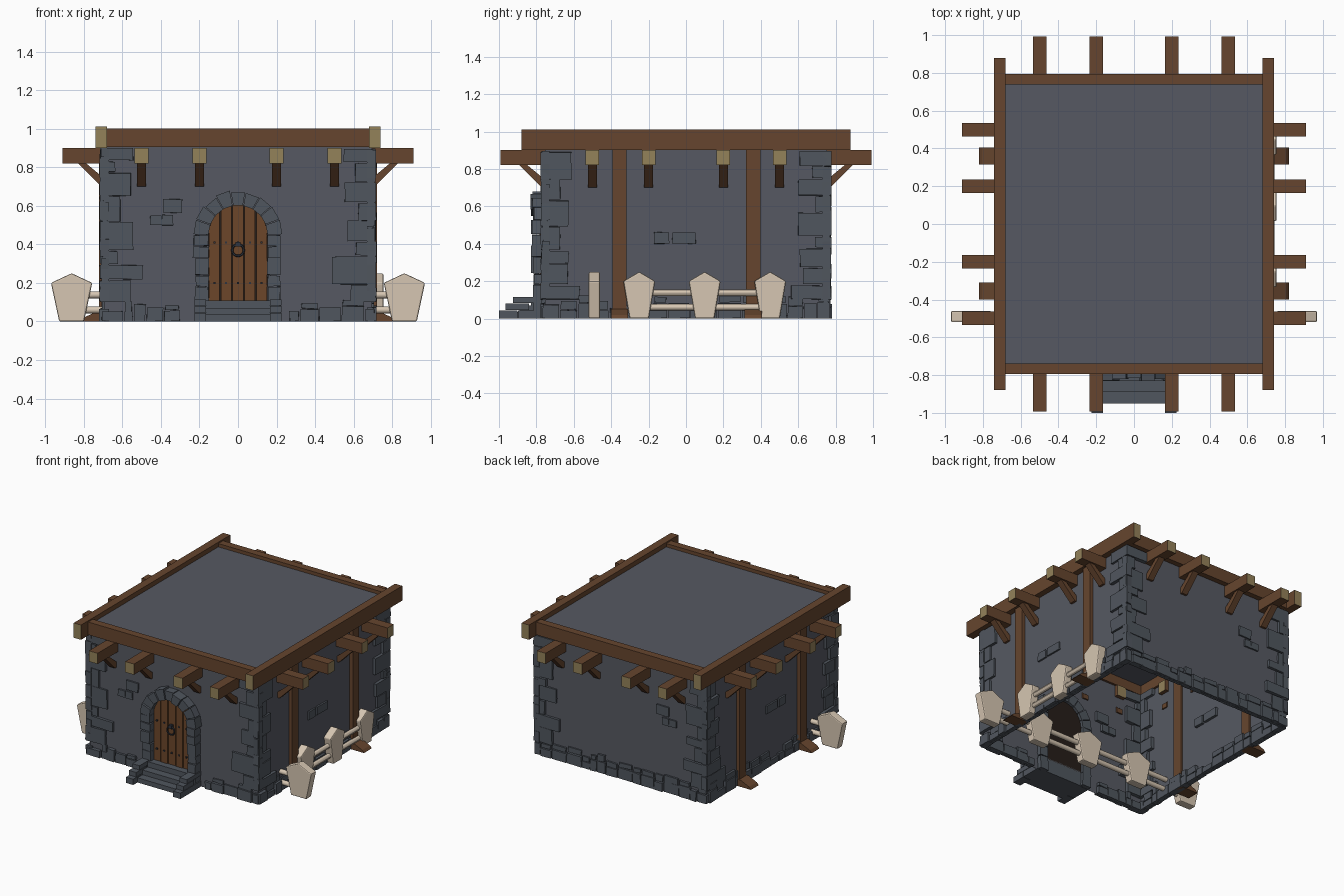
import bpy
import bmesh
import math
import random

random.seed(7)
if "Cube" in bpy.data.objects:
    bpy.data.objects.remove(bpy.data.objects["Cube"], do_unlink=True)


def material(name, r, g, b):
    lin = [((c / 255 + 0.055) / 1.055) ** 2.4 for c in (r, g, b)] + [1.0]
    m = bpy.data.materials.new(name)
    m.use_nodes = True
    m.diffuse_color = lin
    m.node_tree.nodes["Principled BSDF"].inputs["Base Color"].default_value = lin
    return m


WALL = material("wall grey", 86, 89, 98)
STONE = material("stone grey", 80, 86, 94)
WOOD = material("beam brown", 102, 69, 46)
DOOR = material("door brown", 108, 70, 42)
CUT = material("cut wood tan", 148, 130, 90)
PALE = material("pale fence", 214, 198, 178)
IRON = material("dark iron", 48, 53, 63)
DARK = material("dark gap", 38, 30, 25)

# Local frames: a runs along the wall, o points outward, z is up
SIDES = {
    "front": lambda a, o, z: (a, -o, z),
    "back": lambda a, o, z: (a, o, z),
    "right": lambda a, o, z: (-o, a, z),
    "left": lambda a, o, z: (o, a, z),
}
HALF_X, HALF_Y = 0.695, 0.755
FACE = {s: HALF_Y if s in ("front", "back") else HALF_X for s in SIDES}
SPAN = {s: HALF_X if s in ("front", "back") else HALF_Y for s in SIDES}


def prism(bm, place, outline, d0, d1, wobble=0.0):
    """Extrude a (first, z) outline between two depths."""
    rings = []
    for d in (d0, d1):
        ring = []
        for u, z in outline:
            u += random.uniform(-wobble, wobble)
            z = max(0, z + random.uniform(-wobble, wobble))
            ring.append(bm.verts.new(place(u, d, z)))
        rings.append(ring)
    n = len(outline)
    bm.faces.new(rings[0])
    bm.faces.new(rings[1])
    for i in range(n):
        j = (i + 1) % n
        bm.faces.new((rings[0][i], rings[0][j], rings[1][j], rings[1][i]))


def box(bm, place, a0, a1, o0, o1, z0, z1, wobble=0.0):
    prism(bm, place, [(a0, z0), (a1, z0), (a1, z1), (a0, z1)], o0, o1, wobble)


def across(place):
    """Frame for outlines drawn in the outward plane."""
    return lambda o, a, z: place(a, o, z)


def finish(name, bm, mats, rule=None, bevel=0.0):
    bmesh.ops.recalc_face_normals(bm, faces=bm.faces)
    if rule:
        for f in bm.faces:
            f.material_index = int(rule(f))
    me = bpy.data.meshes.new(name)
    bm.to_mesh(me)
    bm.free()
    for m in mats:
        me.materials.append(m)
    ob = bpy.data.objects.new(name, me)
    bpy.context.collection.objects.link(ob)
    if bevel:
        mod = ob.modifiers.new("soft edges", "BEVEL")
        mod.width, mod.segments = bevel, 2
    return ob


front = SIDES["front"]

# Wall shell with flat roof, open underneath
bm = bmesh.new()
box(bm, front, -HALF_X, HALF_X, -HALF_Y, HALF_Y, 0, 0.975)
bm.faces.ensure_lookup_table()
floor = [f for f in bm.faces if f.calc_center_median().z < 0.01]
bmesh.ops.delete(bm, geom=floor, context="FACES_ONLY")
finish("walls_and_roof", bm, [WALL])

# Corner stones, long and short in turn
bm = bmesh.new()
for side, place in SIDES.items():
    for end in (-1, 1):
        z, row = 0.1, 0 if side in ("front", "back") else 1
        while z < 0.86:
            top = min(z + random.uniform(0.06, 0.15), 0.9)
            length = (0.16 if row % 2 else 0.09) + random.uniform(-0.02, 0.02)
            if z < 0.25:
                length += 0.05
            outer = SPAN[side] + 0.02
            a = sorted((end * outer, end * (outer - length)))
            o = FACE[side]
            box(bm, place, a[0], a[1], o - 0.025, o + random.uniform(0.012, 0.024),
                z + 0.003, top - 0.003, 0.004)
            z, row = top, row + 1
finish("corner_stones", bm, [STONE])

# Uneven footing stones along every wall
bm = bmesh.new()
for side, place in SIDES.items():
    a, o, end = -SPAN[side] - 0.015, FACE[side], SPAN[side]
    while a < end - 0.03:
        b = min(a + random.uniform(0.05, 0.13), end + 0.015)
        if side != "front" or b < -0.23 or a > 0.23:
            low = random.uniform(0.04, 0.09)
            box(bm, place, a + 0.003, b - 0.003, o - 0.025,
                o + random.uniform(0.012, 0.026), 0, low, 0.003)
            if random.random() < 0.6:
                box(bm, place, a + 0.008, b - 0.008, o - 0.025,
                    o + random.uniform(0.008, 0.02), low + 0.004,
                    low + random.uniform(0.03, 0.06), 0.003)
        a = b
finish("footing_stones", bm, [STONE])

# A few bricks showing through the plaster
bm = bmesh.new()
for side, place in SIDES.items():
    if side in ("front", "back"):
        bricks = [(-0.34, 0.60, 0.1, 0.07), (-0.425, 0.525, 0.06, 0.05), (-0.365, 0.525, 0.055, 0.055)]
    else:
        bricks = [(-0.13, 0.43, 0.08, 0.06), (-0.01, 0.43, 0.125, 0.06)]
    for a, z, w, h in bricks:
        o = FACE[side]
        box(bm, place, a - w / 2, a + w / 2, o - 0.02, o + 0.012, z - h / 2, z + h / 2, 0.002)
finish("wall_bricks", bm, [STONE])

# Roof rim
bm = bmesh.new()
for s in (-1, 1):
    box(bm, front, s * 0.71 - 0.03, s * 0.71 + 0.03, -0.88, 0.88, 0.9, 1.01)
finish("side_rim_beams", bm, [WOOD, CUT], lambda f: abs(f.normal.y) > 0.9)
bm = bmesh.new()
for s in (-1, 1):
    box(bm, front, -0.68, 0.68, s * 0.767 - 0.028, s * 0.767 + 0.028, 0.905, 1.0)
finish("end_rim_beams", bm, [WOOD])

# Projecting beams with cut ends, and their braces
for side, place in SIDES.items():
    o = FACE[side]
    tip = o + (0.238 if side in ("front", "back") else 0.215)
    axis = 1 if side in ("front", "back") else 0
    bm, braces = bmesh.new(), bmesh.new()
    for a in (-0.5, -0.2, 0.2, 0.5):
        box(bm, place, a - 0.036, a + 0.036, o - 0.03, tip, 0.82, 0.9)
        prism(braces, across(place), [(o - 0.01, 0.7), (o + 0.015, 0.7), (o + 0.145, 0.83),
                                      (o + 0.105, 0.83), (o - 0.01, 0.735)], a - 0.024, a + 0.024)
    finish(side + "_beams", bm, [WOOD, CUT], lambda f: abs(f.normal[axis]) > 0.9)
    finish(side + "_braces", braces, [WOOD])

# Upright posts on the side walls with wedge feet
bm = bmesh.new()
for side in ("left", "right"):
    for a in (-0.355, 0.36):
        box(bm, SIDES[side], a - 0.038, a + 0.038, 0.68, 0.722, 0, 0.9)
        prism(bm, across(SIDES[side]), [(0.69, 0), (0.82, 0), (0.805, 0.018), (0.735, 0.05),
                                        (0.69, 0.05)], a - 0.046, a + 0.046)
finish("side_wall_posts", bm, [WOOD])

# Door surround: jamb blocks and arch wedges
SPRING, INNER, OUTER = 0.45, 0.153, 0.228
bm = bmesh.new()
for s in (-1, 1):
    z = 0.0
    for h in (0.1, 0.08, 0.06, 0.09, 0.06, 0.06):
        a = sorted((s * INNER, s * (OUTER + random.uniform(-0.012, 0.008))))
        box(bm, front, a[0], a[1], 0.72, random.uniform(0.81, 0.83), z + 0.002, z + h - 0.002, 0.003)
        z += h
COUNT = 9
for i in range(COUNT):
    t0, t1 = (math.pi * (i + k) / COUNT for k in (0.03, 0.97))
    r = OUTER + random.uniform(-0.008, 0.006)
    pts = [(q * math.cos(t), SPRING + q * math.sin(t))
           for q, t in ((INNER, t0), (r, t0), (r, t1), (INNER, t1))]
    prism(bm, front, pts, 0.72, random.uniform(0.812, 0.832))
finish("door_surround", bm, [STONE])

# Door: dark backing and arched planks
bm = bmesh.new()
arc = [(INNER * math.cos(math.pi * i / 16), SPRING + INNER * math.sin(math.pi * i / 16)) for i in range(17)]
prism(bm, front, arc + [(-INNER, 0.1), (INNER, 0.1)], 0.74, 0.765)
finish("door_backing", bm, [DARK])
bm = bmesh.new()
PLANKS = 5
for i in range(PLANKS):
    x0 = -INNER + 2 * INNER * i / PLANKS + 0.003
    x1 = -INNER + 2 * INNER * (i + 1) / PLANKS - 0.003
    tops = [x1 + (x0 - x1) * k / 4 for k in range(5)]
    pts = [(x0, 0.11), (x1, 0.11)]
    pts += [(x, SPRING + math.sqrt(max(INNER ** 2 - x * x, 0))) for x in tops]
    prism(bm, front, pts, 0.75, 0.778 + 0.004 * (i % 2))
finish("door_planks", bm, [DOOR])

# Iron ring, its boss and nail rows
bpy.ops.mesh.primitive_torus_add(major_radius=0.03, minor_radius=0.006, major_segments=20,
                                 minor_segments=6, location=(0, -0.793, 0.37),
                                 rotation=(math.pi / 2, 0, 0))
ring = bpy.context.object
ring.name = "door_ring"
ring.data.materials.append(IRON)
bm = bmesh.new()
box(bm, front, -0.014, 0.014, 0.77, 0.802, 0.388, 0.412)
for i in range(PLANKS):
    a = INNER * (2 * i + 1 - PLANKS) / PLANKS
    for z in (0.2, 0.41):
        box(bm, front, a - 0.005, a + 0.005, 0.77, 0.788, z - 0.005, z + 0.005)
finish("door_fittings", bm, [IRON])

# Entrance steps with stepped side blocks
bm = bmesh.new()
prism(bm, across(front), [(0.74, 0), (0.95, 0), (0.95, 0.035), (0.89, 0.035), (0.89, 0.07),
                          (0.83, 0.07), (0.83, 0.11), (0.74, 0.11)], -0.165, 0.165)
for s in (-1, 1):
    a0, a1 = sorted((s * 0.165, s * 0.225))
    for o0, o1, z0, z1 in ((0.9, 1.0, 0, 0.043), (0.75, 0.897, 0, 0.043),
                           (0.84, 0.965, 0.046, 0.08), (0.75, 0.925, 0.083, 0.115)):
        box(bm, front, a0, a1, o0, o1, z0, z1)
finish("entrance_steps", bm, [STONE])


# Pointed fence posts and round rails
def fence_post(bm, place, a, o, wide):
    prism(bm, place, [(a - wide * 0.6, 0), (a + wide * 0.6, 0), (a + wide, 0.2),
                      (a, 0.25), (a - wide, 0.2)], o - 0.03, o + 0.03)


bm = bmesh.new()
for x in (-0.863, -0.43, 0, 0.43, 0.863):
    fence_post(bm, front, x, 0.49, 0.107)
for y in (-0.25, 0.1, 0.45):
    fence_post(bm, SIDES["left"], y, 0.725, 0.085)
finish("fence_posts", bm, [PALE], bevel=0.008)


def rail(name, start, length, z, rotation):
    bpy.ops.mesh.primitive_cylinder_add(vertices=12, radius=0.018, depth=length,
                                        location=(*start, z), rotation=rotation)
    ob = bpy.context.object
    ob.name = name
    ob.data.materials.append(PALE)
    bpy.ops.object.shade_smooth_by_angle()


for label, z in (("lower", 0.06), ("upper", 0.138)):
    rail(label + "_cross_rail", (0, -0.49), 1.72, z, (0, math.pi / 2, 0))
    rail(label + "_side_rail", (0.725, 0.1), 0.7, z, (math.pi / 2, 0, 0))
